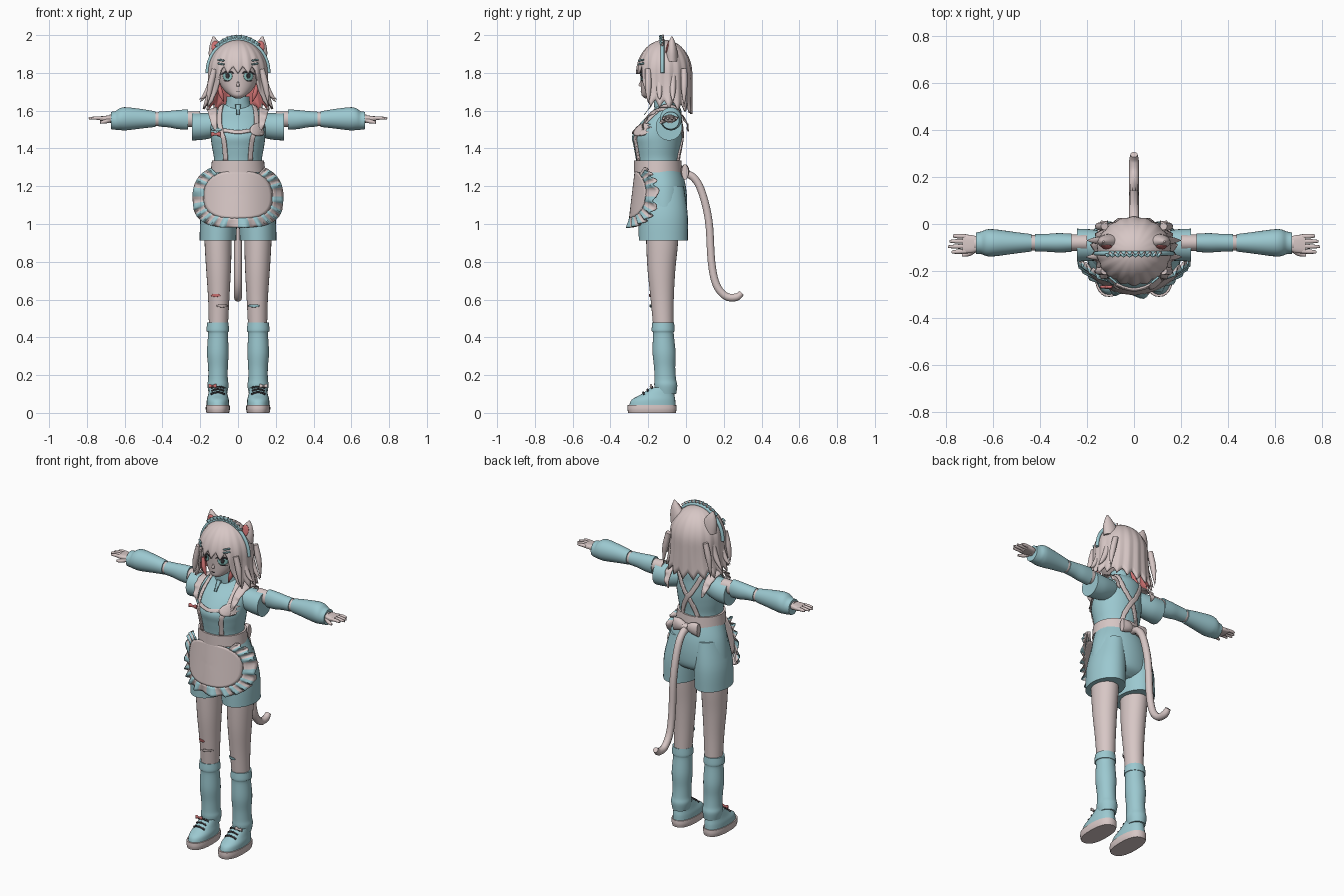
import bpy, bmesh
from math import sin, cos, pi, radians, sqrt, copysign
from mathutils import Vector
from mathutils.bvhtree import BVHTree

if "Cube" in bpy.data.objects:
    bpy.data.objects.remove(bpy.data.objects["Cube"])
parts = []
SIDES = (("left", 1), ("right", -1))


def material(name, rgb):
    m = bpy.data.materials.new(name)
    m.use_nodes = True
    m.diffuse_color = (*rgb, 1)
    m.node_tree.nodes["Principled BSDF"].inputs["Base Color"].default_value = (*rgb, 1)
    return m


PALE = material("pale_pink", (0.68, 0.57, 0.56))
TEAL = material("soft_teal", (0.33, 0.58, 0.63))
RED = material("coral_red", (0.62, 0.17, 0.17))
DARK = material("dark_grey", (0.05, 0.045, 0.05))
EYE = material("eye_aqua", (0.30, 0.62, 0.60))


def link(name, me, mats):
    ob = bpy.data.objects.new(name, me)
    for m in mats:
        me.materials.append(m)
    bpy.context.collection.objects.link(ob)
    parts.append(ob)
    return ob


def mesh(name, verts, faces, mats, rule=None, thick=0, inner=0):
    bm = bmesh.new()
    vs = [bm.verts.new(v) for v in verts]
    for i, f in enumerate(faces):
        bm.faces.new([vs[k] for k in f]).material_index = rule(i) if rule else 0
    bmesh.ops.remove_doubles(bm, verts=bm.verts, dist=1e-5)
    bmesh.ops.recalc_face_normals(bm, faces=bm.faces)
    me = bpy.data.meshes.new(name)
    bm.to_mesh(me)
    bm.free()
    ob = link(name, me, mats)
    if thick:
        mod = ob.modifiers.new("thickness", "SOLIDIFY")
        mod.thickness, mod.offset, mod.material_offset = thick, -1, inner
    return ob


def spline(pts, sub=5):
    """Catmull-Rom through tuples of any length."""
    p = [pts[0], *pts, pts[-1]]
    out = []
    for i in range(1, len(p) - 2):
        for k in range(sub):
            t = k / sub
            out.append(tuple(0.5 * (2 * b + (c - a) * t + (2 * a - 5 * b + 4 * c - d) * t * t
                             + (3 * b - a - 3 * c + d) * t ** 3)
                             for a, b, c, d in zip(p[i - 1], p[i], p[i + 1], p[i + 2])))
    return out + [tuple(pts[-1])]


def loft(name, rings, mat, axis="z", s=1, at=(0, 0, 0), p=2, n=28, sub=5):
    """Rings are (position on axis, centre a, centre b, radius a, radius b)."""
    verts, faces = [], []
    rows = spline(rings, sub)
    for pos, ca, cb, ra, rb in rows:
        for k in range(n):
            c, d = cos(2 * pi * k / n), sin(2 * pi * k / n)
            a = ca + ra * copysign(abs(c) ** (2 / p), c)
            b = cb + rb * copysign(abs(d) ** (2 / p), d)
            x, y, z = (a, b, pos) if axis == "z" else (pos, a, b)
            verts.append((s * x + at[0], y + at[1], z + at[2]))
    for r in range(len(rows) - 1):
        for k in range(n):
            j = (k + 1) % n
            faces.append((r * n + k, r * n + j, r * n + n + j, r * n + n + k))
    faces += [tuple(range(n)), tuple(range(len(verts) - n, len(verts)))]
    return mesh(name, verts, faces, [mat])


def grid(name, fn, nu, nv, mats, rule=None, thick=0.006, inner=0):
    verts = [fn(u / nu, v / nv) for u in range(nu + 1) for v in range(nv + 1)]
    w = nv + 1
    faces = [(u * w + v, u * w + v + 1, u * w + w + v + 1, u * w + w + v)
             for u in range(nu) for v in range(nv)]
    return mesh(name, verts, faces, mats, rule and (lambda i: rule(i // nv)), thick, inner)


def tube(name, pts, mat, depth, s=1):
    """Points are (x, y, z, radius factor)."""
    cu = bpy.data.curves.new(name, "CURVE")
    cu.dimensions, cu.bevel_depth, cu.bevel_resolution, cu.use_fill_caps = "3D", depth, 3, True
    rows = spline(pts)
    sp = cu.splines.new("POLY")
    sp.points.add(len(rows) - 1)
    for q, (x, y, z, r) in zip(sp.points, rows):
        q.co, q.radius = (s * x, y, z, 1), r
    tmp = bpy.data.objects.new(name, cu)
    bpy.context.collection.objects.link(tmp)
    me = bpy.data.meshes.new_from_object(tmp.evaluated_get(bpy.context.evaluated_depsgraph_get()))
    bpy.data.objects.remove(tmp)
    me.materials.clear()
    return link(name, me, [mat])


def surface(ob):
    return BVHTree.FromPolygons([v.co for v in ob.data.vertices], [f.vertices for f in ob.data.polygons])


def strap(name, tree, pts, half, mat, s=1, lift=0.007):
    """A band that follows a path and hugs a surface."""
    path = [Vector((s * x, y, z)) for x, y, z in spline(pts, 6)]

    def fn(u, v):
        i = round(u * (len(path) - 1))
        tan = path[min(i + 1, len(path) - 1)] - path[max(i - 1, 0)]
        loc, nor, _, _ = tree.find_nearest(path[i])
        side = nor.cross(tan).normalized() * half * (2 * v - 1)
        q, m, _, _ = tree.find_nearest(loc + side + nor * 0.02)
        return q + m * lift
    return grid(name, fn, len(path) - 1, 4, [mat], thick=0.008)


def plate(name, tree, cx, cz, rx, rz, mat, lift=0.004, bend=0, tilt=0):
    """A thin oval laid on the front of a surface."""
    def fn(u, v):
        a = 2 * pi * u
        x, z = rx * v * cos(a), rz * v * sin(a)
        x, z = cx + x, cz + z + tilt * x - bend * x * x
        hit = tree.ray_cast(Vector((x, -1, z)), Vector((0, 1, 0)))[0]
        return (hit or tree.find_nearest(Vector((x, -0.25, z)))[0]) - Vector((0, lift, 0))
    return grid(name, fn, 24, 4, [mat], thick=0.003)


def bow(name, at, k, mat):
    for side, s in SIDES:
        loft(f"{name}_{side}_loop", [(0, 0, 0, .15 * k, .18 * k), (.5 * k, 0, .05 * k, .28 * k, .42 * k),
             (k, 0, 0, .22 * k, .5 * k)], mat, "x", s, at, n=16)
    loft(f"{name}_knot", [(-.2 * k, 0, 0, .3 * k, .25 * k), (.2 * k, 0, 0, .3 * k, .25 * k)], mat, "x", 1, at, n=12)


# Torso, collar, neck and head
torso = loft("top", [(1.27, 0, -.145, .135, .115), (1.34, 0, -.15, .127, .115), (1.41, 0, -.152, .138, .125),
             (1.47, 0, -.152, .145, .132), (1.54, 0, -.13, .143, .107), (1.6, 0, -.1, .115, .075),
             (1.635, 0, -.1, .065, .055)], TEAL, n=40)
loft("collar", [(1.61, 0, -.105, .075, .062), (1.64, 0, -.11, .064, .06), (1.675, 0, -.115, .06, .056)], TEAL)
loft("neck", [(1.62, 0, -.11, .042, .042), (1.72, 0, -.12, .042, .042)], PALE)
head = loft("head", [(1.665, 0, -.2, .014, .017), (1.68, 0, -.188, .042, .046), (1.71, 0, -.163, .075, .075),
            (1.75, 0, -.14, .1, .1), (1.8, 0, -.13, .112, .113), (1.86, 0, -.125, .118, .118),
            (1.92, 0, -.12, .095, .095), (1.95, 0, -.12, .04, .04)], PALE, n=40)
face = surface(head)
loft("nose", [(1.728, 0, -.238, .009, .008), (1.737, 0, -.242, .008, .009), (1.755, 0, -.238, .003, .004)], PALE, n=12)
plate("mouth", face, 0, 1.703, .012, .002, DARK)
for side, s in SIDES:
    plate(f"{side}_eye", face, s * .056, 1.782, .025, .025, EYE)
    plate(f"{side}_pupil", face, s * .056, 1.784, .01, .015, DARK, .006)
    plate(f"{side}_lash", face, s * .056, 1.806, .034, .006, DARK, .007, 10, s * -.1)
    plate(f"{side}_lower_lash", face, s * .06, 1.757, .016, .002, DARK, .006, -6)


# Hair with jagged tips and a coral inside
def hair_point(u, v):
    a = (2 * u - 1) * pi
    k = min(max((abs(a) - .62) / .28, 0), 1)
    tooth = 1 - abs((u * 18 + .5) % 1 * 2 - 1)
    low = 1.835 + (1.665 - 1.835) * k - .02 * max(abs(a) - 1, 0) - .04 * tooth
    z = 1.975 - (1.975 - low) * (1 - cos(v * pi / 2))
    r = sqrt(max(1 - (max(z - 1.8, 0) / .175) ** 2, 0)) * (1 + .05 * (tooth - .5) * v)
    flare = 1 + .14 * (max(1.8 - z, 0) / .17) ** 2
    return (.158 * r * flare * sin(a), -.115 - .146 * r * cos(a), z)


grid("hair", hair_point, 144, 18, [PALE, RED], thick=.012, inner=1)
for side, s in SIDES:
    for i, (y, tip, low) in enumerate(((-.2, .16, 1.64), (-.14, .205, 1.66), (-.07, .2, 1.645), (-.01, .16, 1.62))):
        tube(f"{side}_hair_lock_{i}", [(.125, y, 1.82, 1), (.145, y, 1.74, 1.1), ((tip + .15) / 2, y, 1.68, .7),
             (tip, y, low, .05)], PALE, .016, s)
    tube(f"{side}_inner_lock", [(.105, -.19, 1.75, .7), (.09, -.2, 1.69, 1), (.075, -.2, 1.645, .1)], RED, .013, s)
    ear = loft(f"{side}_cat_ear", [(1.86, .1, -.075, .052, .034), (1.91, .108, -.075, .047, .03),
               (1.955, .12, -.075, .028, .02), (1.992, .13, -.075, .004, .004)], PALE, s=s)
    plate(f"{side}_inner_ear", surface(ear), s * .116, 1.935, .024, .034, RED, tilt=s * .2)
    for i in range(2):
        tube(f"{side}_hair_clip_{i}", [(.075, -.25, 1.865 - i * .02, 1), (.105, -.225, 1.87 - i * .02, 1)], TEAL, .005, s)


# Frilled headband
def arc(reach, start, wave):
    def fn(u, v):
        a = start + (pi - 2 * start) * u
        k = 1 + reach * v
        return (.16 * k * cos(a), -.125 + .01 * wave * v * sin(u * 20 * pi), 1.8 + .178 * k * sin(a))
    return fn


tube("headband", [(.163 * cos(a * pi / 12), -.125, 1.8 + .178 * sin(a * pi / 12), 1) for a in range(13)], TEAL, .01)
grid("headband_frill", arc(.125, .85, 1), 80, 3, [PALE, TEAL], lambda i: i // 4 % 2, .008)

# Belt, straps, pocket and bows
loft("belt", [(1.272, 0, -.147, .145, .128), (1.337, 0, -.15, .138, .125)], PALE, n=40)
body = surface(torso)
for side, s in SIDES:
    strap(f"{side}_apron_strap", body, [(.09, -.3, 1.33), (.105, -.32, 1.45), (.115, -.25, 1.55), (.105, -.1, 1.66),
          (.085, .02, 1.56), (0, .05, 1.45), (-.09, .05, 1.33)], .014, PALE, s, .007 if s > 0 else .009)

    def ruffle(u, v):
        a = pi * u
        return (s * (.112 + .05 * v * sin(a) ** .5), -.11 - .125 * cos(a) + .006 * v * sin(u * 14 * pi),
                1.49 + (.13 - .015 * v) * sin(a))
    grid(f"{side}_shoulder_ruffle", ruffle, 56, 4, [PALE])
strap("bib_band", body, [(-.1, -.3, 1.52), (0, -.35, 1.525), (.1, -.3, 1.52)], .011, PALE)
plate("bib_pocket", body, .112, 1.5, .048, .034, PALE, .018)
bow("chest_bow", (-.118, -.268, 1.475), .026, RED)
plate("chest_bow_ribbon", body, -.115, 1.5, .028, .008, TEAL, .016)
bow("back_bow", (0, -.005, 1.275), .082, PALE)
plate("collar_brooch", body, 0, 1.625, .016, .016, TEAL, .025)


# Apron with a striped ruffle
def apron(a, k):
    c, d = cos(a), sin(a)
    x = .185 * k * copysign(abs(d) ** .67, d) * (1 - .15 * max(c, 0))
    z = 1.155 + .125 * k * copysign(abs(c) ** .67, c)
    return x, -.272 - .12 * (1.28 - z) + 2.2 * x * x, z


def apron_frill(u, v):
    x, y, z = apron(.6 + (2 * pi - 1.2) * u, .98 + .32 * v)
    return x, y + .016 * v * sin(u * 36 * pi), z - .012 * v * (z < 1.1)


grid("apron", lambda u, v: apron(2 * pi * u, v), 64, 10, [PALE])
grid("apron_ruffle", apron_frill, 144, 4, [PALE, TEAL], lambda i: i // 4 % 2)

# Shorts, tail, arms and legs
loft("shorts_hips", [(1.29, 0, -.14, .138, .115), (1.2, 0, -.125, .17, .124), (1.1, 0, -.12, .188, .126),
     (1.03, 0, -.12, .188, .115), (.995, 0, -.12, .14, .07)], TEAL, n=40)
tube("tail", [(0, -.02, 1.27, 1), (0, .035, 1.25, 1), (0, .08, 1.18, 1), (0, .12, 1.02, 1), (0, .135, .8, 1),
     (0, .16, .68, 1), (0, .21, .618, 1), (0, .265, .612, 1), (0, .295, .635, .75)], PALE, .021)
for side, s in SIDES:
    loft(f"{side}_shorts_leg", [(1.2, .085, -.122, .075, .11), (1.05, .101, -.12, .096, .129),
         (.912, .106, -.12, .097, .13)], TEAL, s=s)
    loft(f"{side}_short_sleeve", [(.07, -.1, 1.535, .05, .055), (.12, -.095, 1.525, .06, .064),
         (.18, -.09, 1.517, .067, .07), (.243, -.09, 1.515, .07, .073)], TEAL, "x", s)
    loft(f"{side}_arm", [(.2, -.08, 1.555, .036, .042), (.45, -.08, 1.555, .032, .035), (.68, -.085, 1.557, .027, .022)], PALE, "x", s)
    loft(f"{side}_upper_sleeve", [(.265, -.08, 1.553, .039, .054), (.32, -.08, 1.553, .041, .05),
         (.37, -.08, 1.555, .038, .043), (.422, -.08, 1.555, .037, .039)], TEAL, "x", s)
    loft(f"{side}_lower_sleeve", [(.437, -.08, 1.555, .037, .041), (.5, -.08, 1.557, .045, .05),
         (.59, -.08, 1.557, .057, .061), (.625, -.08, 1.555, .057, .058), (.65, -.08, 1.548, .048, .049),
         (.672, -.082, 1.548, .046, .046)], TEAL, "x", s)
    loft(f"{side}_palm", [(.66, -.085, 1.558, .028, .018), (.69, -.085, 1.558, .038, .016),
         (.73, -.085, 1.558, .04, .012)], PALE, "x", s, p=3)
    for i, tip in enumerate((.775, .79, .785, .77)):
        y = -.116 + i * .021
        tube(f"{side}_finger_{i}", [(.715, y, 1.56, 1), (.75, y * 1.05 + .004, 1.561, 1), (tip, y * 1.1 + .008, 1.559, .6)], PALE, .0095, s)
    tube(f"{side}_thumb", [(.67, -.105, 1.552, 1), (.7, -.125, 1.543, 1), (.73, -.133, 1.537, .6)], PALE, .011, s)
    leg = loft(f"{side}_leg", [(.98, .106, -.125, .073, .087), (.88, .105, -.127, .071, .083), (.75, .103, -.13, .065, .073),
               (.6, .102, -.126, .056, .061), (.45, .104, -.12, .05, .053)], PALE, s=s)
    skin = surface(leg)
    plate(f"{side}_knee_plaster", skin, s * .085, .567, .03, .008, TEAL if s > 0 else PALE, .006)
    loft(f"{side}_leg_warmer", [(.478, .107, -.121, .056, .058), (.435, .107, -.121, .06, .061), (.42, .106, -.12, .053, .055),
         (.32, .107, -.116, .057, .061), (.24, .106, -.113, .052, .056), (.18, .106, -.11, .052, .057),
         (.145, .106, -.107, .056, .061), (.1, .106, -.107, .048, .055)], TEAL, s=s)
    loft(f"{side}_sole", [(0, .107, -.18, .06, .126), (.02, .107, -.18, .064, .13), (.042, .107, -.18, .063, .129)], PALE, s=s, p=2.4)
    shoe = loft(f"{side}_shoe", [(.04, .107, -.178, .059, .123), (.07, .107, -.172, .058, .115),
                (.098, .107, -.15, .051, .088), (.135, .107, -.125, .044, .06)], TEAL, s=s, p=2.2)
    upper = surface(shoe)
    for i in range(3):
        y, z = -.23 + i * .022, .11 + i * .015
        strap(f"{side}_lace_{i}", upper, [(.065, y, z), (.107, y - .01, z + .02), (.15, y, z)], .004, DARK, s)
    bow(f"{side}_shoe_bow", (s * .135, -.185, .142), .022, RED if s < 0 else PALE)
plate("right_knee_ribbon", skin, -.118, .622, .026, .008, RED, .006)

# Shading
bpy.ops.object.select_all(action="DESELECT")
for ob in parts:
    ob.select_set(True)
bpy.context.view_layer.objects.active = parts[0]
bpy.ops.object.shade_smooth_by_angle(angle=radians(40))
